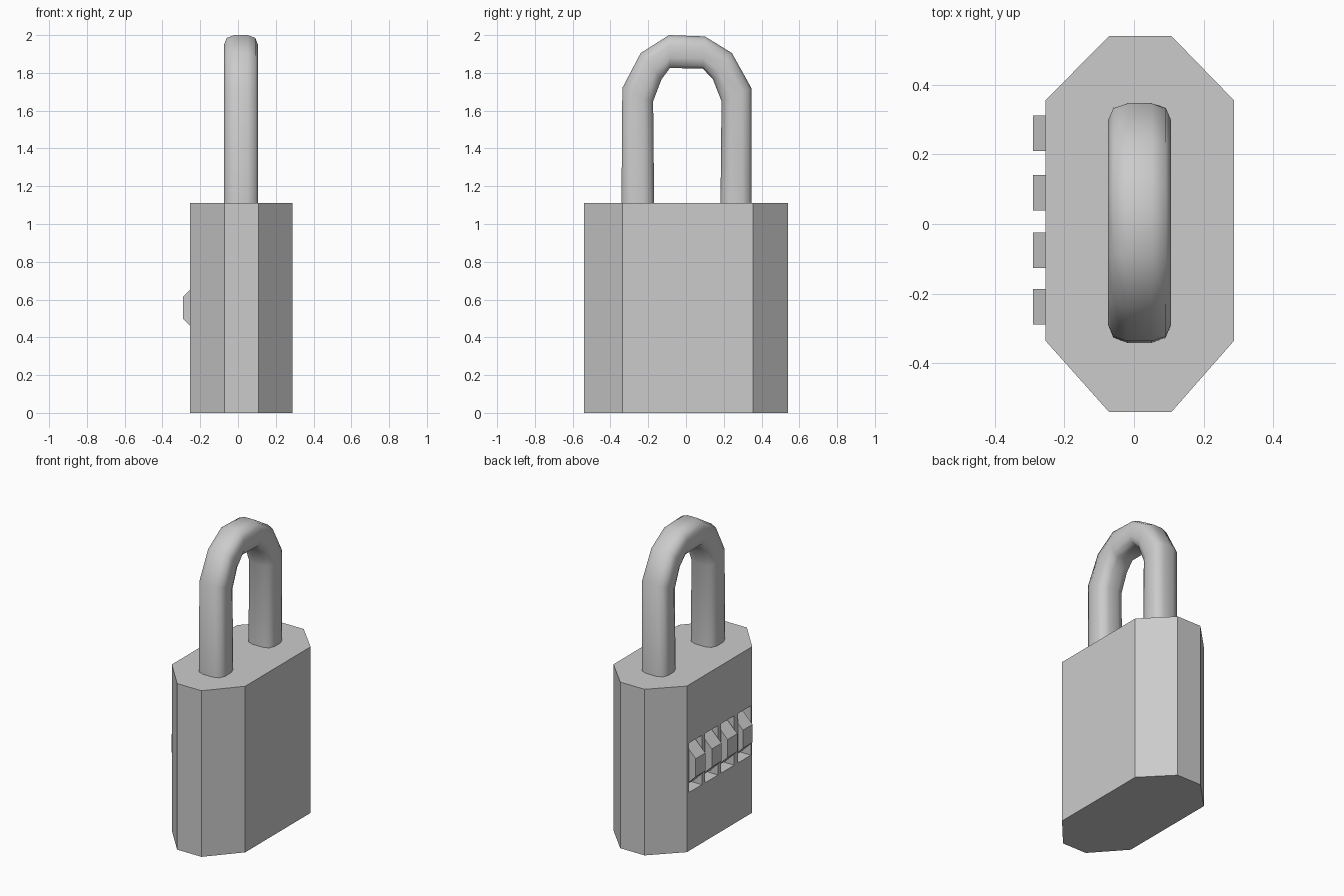
import bpy, bmesh, math
from mathutils import Vector

if "Cube" in bpy.data.objects:
    bpy.data.objects.remove(bpy.data.objects["Cube"])


def loft(name, rings):
    """Skin equal-length closed rings and cap both ends."""
    bm = bmesh.new()
    loops = [[bm.verts.new(p) for p in ring] for ring in rings]
    n = len(loops[0])
    for a, b in zip(loops, loops[1:]):
        for i in range(n):
            j = (i + 1) % n
            bm.faces.new((a[i], a[j], b[j], b[i]))
    bm.faces.new(loops[0][::-1])
    bm.faces.new(loops[-1])
    bmesh.ops.recalc_face_normals(bm, faces=bm.faces)
    mesh = bpy.data.meshes.new(name)
    bm.to_mesh(mesh)
    bm.free()
    obj = bpy.data.objects.new(name, mesh)
    bpy.context.collection.objects.link(obj)
    return obj


def activate(obj):
    bpy.ops.object.select_all(action='DESELECT')
    obj.select_set(True)
    bpy.context.view_layer.objects.active = obj


# Body: elongated octagonal prism
outline = [(-.072, -.54), (.108, -.54), (.288, -.335), (.288, .355),
           (.108, .54), (-.072, .54), (-.255, .355), (-.255, -.335)]
body = loft("body", [[(x, y, z) for x, y in outline] for z in (0, 1.11)])

# Dial slots cut into the left face
for y in (.265, .095, -.076, -.252):
    rect = [(-.4, .39), (.02, .39), (.02, .72), (-.4, .72)]
    cutter = loft("slot_cutter", [[(x, y + s * .069, z) for x, z in rect] for s in (-1, 1)])
    cutter.hide_render = True
    mod = body.modifiers.new("slot", 'BOOLEAN')
    mod.operation = 'DIFFERENCE'
    mod.solver = 'EXACT'
    mod.object = cutter
    activate(body)
    bpy.ops.object.modifier_apply(modifier=mod.name)
    bpy.data.objects.remove(cutter)

# Number dials: eight-sided wheels
for k, y in enumerate((.261, .09, -.076, -.238)):
    r = .157
    octagon = [(-.134 - .011 + r * math.cos(a), .557 + r * math.sin(a))
               for a in (math.radians(22.5 + 45 * i) for i in range(8))]
    loft(f"dial_{k + 1}", [[(x, y + s * .051, z) for x, z in octagon] for s in (-1, 1)])

# Shackle: rounded-square section between matching outer and inner path points
outer = [(-.342, 1.05), (-.337, 1.72), (-.24, 1.905), (-.09, 2.0),
         (.10, 1.993), (.243, 1.905), (.346, 1.72), (.348, 1.05)]
inner = [(-.168, 1.05), (-.174, 1.65), (-.13, 1.765), (-.085, 1.826),
         (.09, 1.822), (.143, 1.765), (.188, 1.65), (.182, 1.05)]
quarter = [(1, .39), (.83, .83), (.39, 1)]
section = []
for sx, sy in ((1, 1), (-1, 1), (-1, -1), (1, -1)):
    pts = [(sx * u, sy * v) for u, v in quarter]
    section += pts if sx * sy > 0 else pts[::-1]
rings = []
for o, i in zip(outer, inner):
    o, i = Vector((.016, *o)), Vector((.016, *i))
    mid, half = (o + i) / 2, (o - i) / 2
    rings.append([mid + half * v + Vector((.091 * u, 0, 0)) for u, v in section])
shackle = loft("shackle", rings)
activate(shackle)
bpy.ops.object.shade_smooth_by_angle(angle=math.radians(60))
